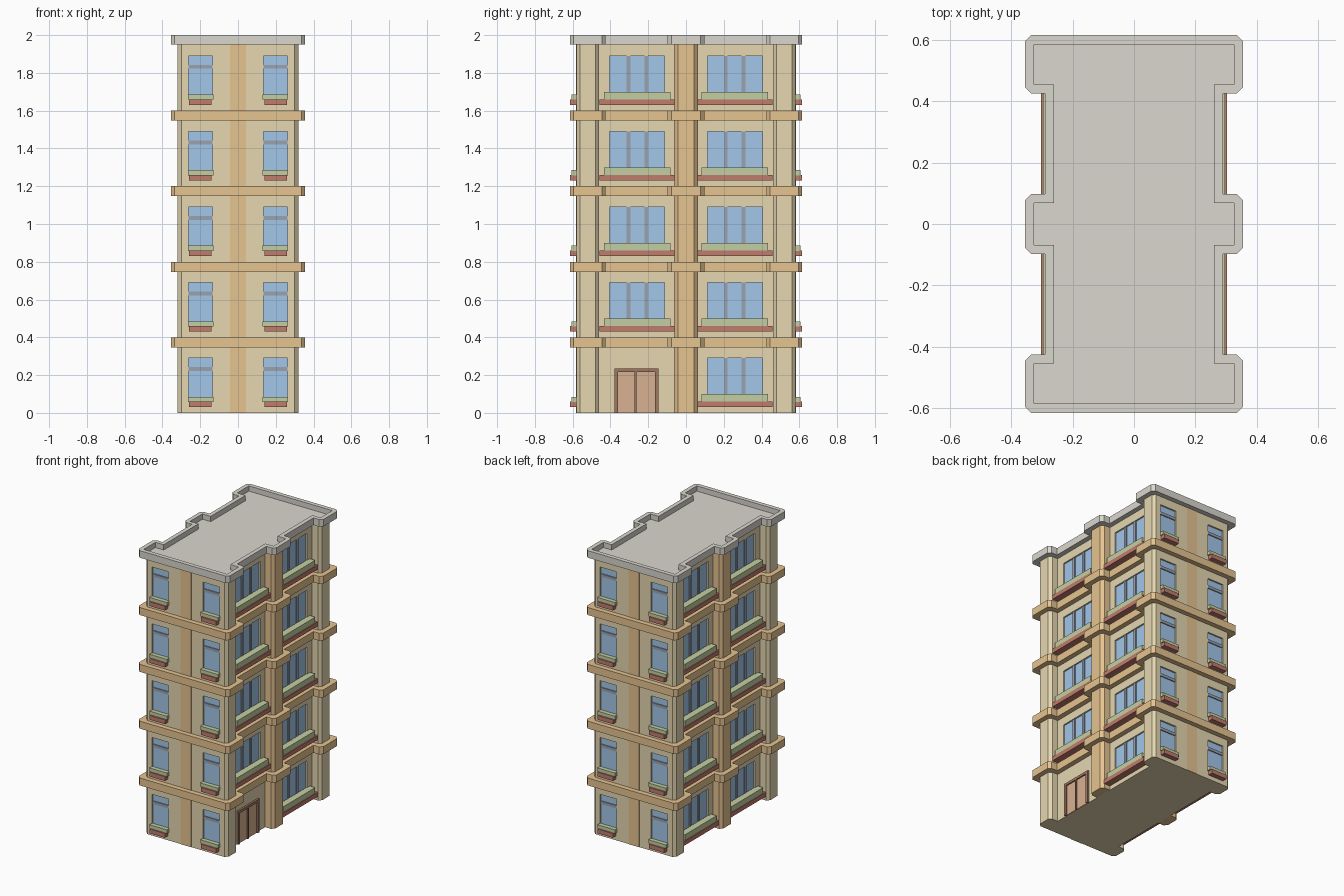
import bpy, bmesh

if "Cube" in bpy.data.objects:
    bpy.data.objects.remove(bpy.data.objects["Cube"])

COL = {
    "wall": (0.79, 0.68, 0.44), "trim": (0.79, 0.55, 0.28), "roof": (0.70, 0.68, 0.62),
    "glass": (0.36, 0.57, 0.81), "bar": (0.33, 0.36, 0.43), "plants": (0.55, 0.62, 0.36),
    "sill": (0.53, 0.20, 0.15), "door": (0.69, 0.44, 0.29), "frame": (0.35, 0.19, 0.12),
}
MATS = {}
for key, rgb in COL.items():
    MATS[key] = bpy.data.materials.new(key)
    MATS[key].diffuse_color = (*rgb, 1)

FRONT, SIDE, FLOOR_H = 0.58, 0.255, 0.4


def to_object(name, bm, mat=None):
    bmesh.ops.recalc_face_normals(bm, faces=bm.faces)
    mesh = bpy.data.meshes.new(name)
    bm.to_mesh(mesh)
    bm.free()
    ob = bpy.data.objects.new(name, mesh)
    bpy.context.collection.objects.link(ob)
    if mat:
        mesh.materials.append(MATS[mat])
    return ob


def prism(name, pts, z0, z1, mat=None):
    bm = bmesh.new()
    face = bm.faces.new([bm.verts.new((x, y, z0)) for x, y in pts])
    top = bmesh.ops.extrude_face_region(bm, geom=[face])["geom"]
    bmesh.ops.translate(bm, vec=(0, 0, z1 - z0),
                        verts=[v for v in top if isinstance(v, bmesh.types.BMVert)])
    return to_object(name, bm, mat)


def outline(d, c, middle=True):
    """Floor plan grown by d, outer corners cut by c, with or without middle bump."""
    x, y, r, a, b = 0.32 + d, FRONT + d, SIDE + d, 0.46 - d, 0.063 + d
    q = [(x, b - c), (x - c, b), (r, b)] if middle else []
    q += [(r, a), (x - c, a), (x, a + c), (x, y - c), (x - c, y)]
    if c == 0:
        q = list(dict.fromkeys(q))
    half = q + [(-px, py) for px, py in reversed(q)]
    return half + [(-px, -py) for px, py in half]


def boolean_cut(ob, cutter):
    mod = ob.modifiers.new("cut", "BOOLEAN")
    mod.operation, mod.object, mod.solver = "DIFFERENCE", cutter, "EXACT"
    cutter.hide_render = True
    cutter.hide_set(True)
    cutter.display_type = "WIRE"


parts = {}   # part name -> (material, list of boxes)


def add(name, mat, wall, s, u, z, d):
    """Box on a wall: u along the wall, z heights, d depth range out from the wall."""
    if wall == "front":
        lo, hi = (u[0], s * (FRONT + d[0]), z[0]), (u[1], s * (FRONT + d[1]), z[1])
    else:
        lo, hi = (s * (SIDE + d[0]), u[0], z[0]), (s * (SIDE + d[1]), u[1], z[1])
    parts.setdefault(name, (mat, []))[1].append((lo, hi))


def window(wall, s, m, base):
    def put(name, mat, u0, u1, z0, z1, d0, d1):
        add(name, mat, wall, s, sorted((m * u0, m * u1)), (base + z0, base + z1), (d0, d1))
    if wall == "front":
        put("window_cutter", None, 0.135, 0.262, 0.07, 0.29, -0.012, 0.05)
        put("window_glass", "glass", 0.135, 0.262, 0.07, 0.29, -0.02, -0.011)
        put("window_bars", "bar", 0.135, 0.262, 0.222, 0.242, -0.015, -0.004)
        put("flower_boxes", "plants", 0.13, 0.266, 0.058, 0.085, -0.005, 0.025)
        put("window_sills", "sill", 0.14, 0.26, 0.03, 0.06, -0.005, 0.034)
    else:
        put("window_cutter", None, 0.113, 0.404, 0.07, 0.29, -0.012, 0.05)
        put("window_glass", "glass", 0.113, 0.404, 0.07, 0.29, -0.02, -0.011)
        for u in (0.20, 0.295):
            put("window_bars", "bar", u, u + 0.02, 0.07, 0.29, -0.015, -0.004)
        put("flower_boxes", "plants", 0.083, 0.435, 0.058, 0.10, -0.005, 0.042)
        put("window_sills", "sill", 0.062, 0.457, 0.03, 0.06, -0.005, 0.047)


# windows on every floor; the right front bay of the ground floor holds the door
for floor in range(5):
    for s in (-1, 1):
        for m in (-1, 1):
            window("front", s, m, floor * FLOOR_H)
            if not (floor == 0 and s == 1 and m == -1):
                window("side", s, m, floor * FLOOR_H)

# double door
for u in ((-0.378, -0.36), (-0.272, -0.262), (-0.163, -0.145)):
    add("door_frame", "frame", "side", 1, u, (0, 0.235), (-0.005, 0.014))
add("door_frame", "frame", "side", 1, (-0.36, -0.163), (0.217, 0.235), (-0.005, 0.014))
for u in ((-0.36, -0.272), (-0.262, -0.163)):
    add("door_leaves", "door", "side", 1, u, (0, 0.217), (-0.005, 0.005))

# painted stripe on front and back
for s in (-1, 1):
    add("front_stripe", "trim", "front", s, (-0.042, 0.042), (0, 1.952), (-0.005, 0.002))

objs = {}
for name, (mat, boxes) in parts.items():
    bm = bmesh.new()
    for lo, hi in boxes:
        for v in bmesh.ops.create_cube(bm, size=1)["verts"]:
            v.co = [lo[i] if v.co[i] < 0 else hi[i] for i in range(3)]
    objs[name] = to_object(name, bm, mat)

# main body with window recesses
body = prism("building_body", outline(0, 0.02, False), 0, 1.955, "wall")
boolean_cut(body, objs["window_cutter"])

# middle pilasters on both long sides
for s, side in ((1, "right"), (-1, "left")):
    pts = [(SIDE, -0.063), (0.30, -0.063), (0.32, -0.043), (0.32, 0.043), (0.30, 0.063), (SIDE, 0.063)]
    prism(side + "_pilaster", [(s * x, y) for x, y in pts], 0, 1.952, "trim")

# floor bands
for i in range(1, 5):
    prism(f"floor_band_{i}", outline(0.035, 0.02), i * FLOOR_H - 0.053, i * FLOOR_H, "trim")

# roof slab with sunken deck inside a parapet
roof = prism("roof_parapet", outline(0.035, 0.02), 1.95, 2.0, "roof")
deck = prism("roof_cutter", outline(0.005, 0), 1.963, 2.1)
boolean_cut(roof, deck)

for m in bpy.data.materials:
    if m.users and not m.is_grease_pencil:
        m.use_nodes = True
        m.node_tree.nodes["Principled BSDF"].inputs["Base Color"].default_value = m.diffuse_color
